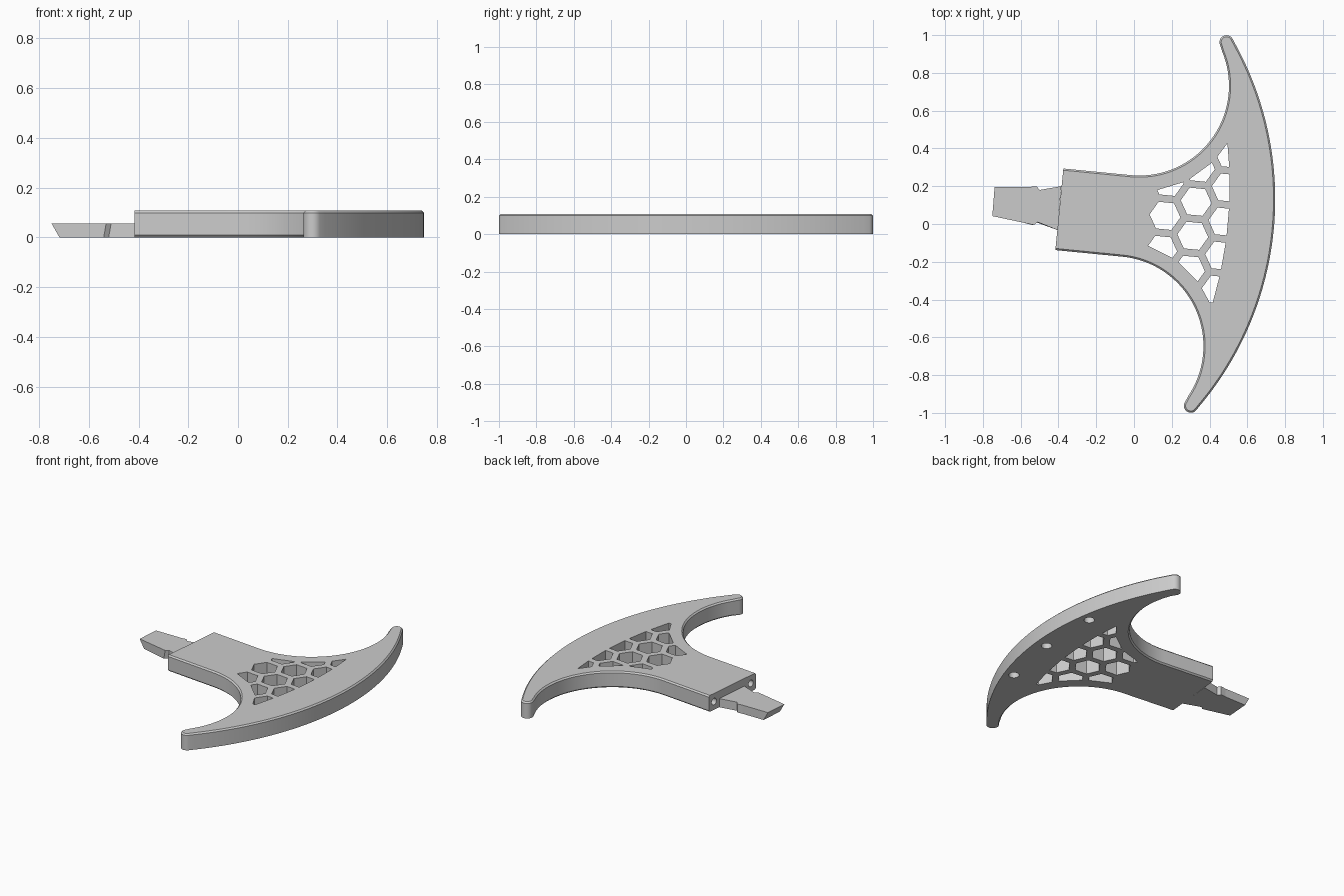
import bpy, bmesh
from math import radians, cos, sin, pi
from mathutils import Matrix, Vector

if "Cube" in bpy.data.objects:
    bpy.data.objects.remove(bpy.data.objects["Cube"])

THICK, CHAMFER = 0.108, 0.009
NECK_X, NECK_HALF = -0.397, 0.217
INNER, INNER_R = (-0.04, -0.692), 0.475      # hollow beside the neck
TIP, TIP_R = (0.397, -0.967), 0.037
OUTER, OUTER_R = (-0.957, 0.0), 1.70

grey = bpy.data.materials.new("plain grey")
grey.use_nodes = True
grey.diffuse_color = (0.6, 0.6, 0.6, 1)
grey.node_tree.nodes["Principled BSDF"].inputs["Base Color"].default_value = (0.6, 0.6, 0.6, 1)


def arc(centre, r, start, end, steps):
    """Points along an arc, angles in degrees."""
    out = []
    for i in range(steps + 1):
        a = radians(start + (end - start) * i / steps)
        out.append((centre[0] + r * cos(a), centre[1] + r * sin(a)))
    return out


def outline(hollow_inset, rim_inset):
    """Anticlockwise body outline, mirrored across the x axis."""
    half = [(NECK_X, hollow_inset - NECK_HALF)]
    half += arc(INNER, INNER_R + hollow_inset, 90, -28, 36)
    half += arc(TIP, TIP_R - rim_inset, 148, 324.5, 12)
    half += arc(OUTER, OUTER_R - rim_inset, -35.5, 0, 30)[1:]
    return half + [(x, -y) for x, y in reversed(half[:-1])]


def loft(bm, layers):
    """Closed solid through (outline, height) layers, lowest first."""
    rings = [[bm.verts.new((x, y, z)) for x, y in pts] for pts, z in layers]
    bm.faces.new(rings[0][::-1])
    bm.faces.new(rings[-1])
    n = len(rings[0])
    for low, high in zip(rings, rings[1:]):
        for i in range(n):
            j = (i + 1) % n
            bm.faces.new((low[i], low[j], high[j], high[i]))


def clip(poly, point, normal):
    """Keep the part of a convex polygon in front of a line."""
    out = []
    for i, p in enumerate(poly):
        a, b = Vector(poly[i - 1]), Vector(p)
        da, db = (a - point).dot(normal), (b - point).dot(normal)
        if (da > 0) != (db > 0):
            out.append(tuple(a.lerp(b, da / (da - db))))
        if db > 0:
            out.append(tuple(b))
    return out


def make(name, bm):
    mesh = bpy.data.meshes.new(name)
    bm.to_mesh(mesh)
    bm.free()
    mesh.materials.append(grey)
    obj = bpy.data.objects.new(name, mesh)
    bpy.context.scene.collection.objects.link(obj)
    return obj


# Crescent body with neck: chamfered top rim, chamfered lower hollows
bm = bmesh.new()
loft(bm, [(outline(CHAMFER, 0), 0),
          (outline(0, 0), CHAMFER),
          (outline(0, 0), THICK - CHAMFER),
          (outline(CHAMFER, CHAMFER), THICK)])
body = make("crescent_body", bm)

# Honeycomb openings, trimmed along the hollows and the outer rim
bm = bmesh.new()
PITCH, CELL = 0.181, 0.082
for column in range(3):
    for row in range((-1, -2, -2)[column], 2 + column // 2):
        centre = Vector((0.163 + column * PITCH * 0.866,
                         0.02 + (row + 0.5 * (column % 2)) * PITCH))
        cell = arc(centre, CELL, 0, 300, 5)
        hollow = Vector((INNER[0], INNER[1] if centre.y < 0 else -INNER[1]))
        away = (centre - hollow).normalized()
        cell = clip(cell, hollow + away * 0.556, away)
        rim_centre = Vector((-1.703, 0))
        away = (centre - rim_centre).normalized()
        cell = clip(cell, rim_centre + away * 2.2, -away)
        loft(bm, [(cell, -0.1), (cell, 0.2)])

# Round pockets underneath, and bores in the neck end
for x, y in ((0.667, 0), (0.63, 0.4), (0.63, -0.4)):
    circle = arc((x, y), 0.032, 0, 345, 23)
    loft(bm, [(circle, -0.05), (circle, 0.06)])
for y in (-0.17, 0.17):
    bmesh.ops.create_cone(
        bm, cap_ends=True, segments=24, radius1=0.022, radius2=0.022, depth=0.3,
        matrix=Matrix.Translation((NECK_X, y, 0.054)) @ Matrix.Rotation(pi / 2, 4, "Y"))
cutter = make("openings_cutter", bm)
cutter.hide_render = True

# Cut the openings, then drop the cutter
mod = body.modifiers.new("openings", "BOOLEAN")
mod.object, mod.operation, mod.solver = cutter, "DIFFERENCE", "EXACT"
bpy.context.view_layer.update()
graph = bpy.context.evaluated_depsgraph_get()
cut_mesh = bpy.data.meshes.new_from_object(body.evaluated_get(graph))
body.modifiers.clear()
body.data = cut_mesh
bpy.data.objects.remove(cutter)

# Smooth curved walls, keep the rims crisp
body.data.shade_smooth()
body.data.set_sharp_from_angle(angle=radians(25))
body.rotation_euler.z = radians(-5.6)
body.location.y = 0.039

# Notched tang with a sloping end
top = [(-0.75, 0.042), (-0.53, -0.005), (-0.51, 0.01), (-0.405, -0.032),
       (-0.385, 0.2), (-0.5, 0.18), (-0.516, 0.2), (-0.553, 0.196), (-0.738, 0.196)]
shift = {0: 0.032, 8: 0.032, 1: -0.01, 2: -0.01}
low = [(x + shift.get(i, 0), y) for i, (x, y) in enumerate(top)]
bm = bmesh.new()
loft(bm, [(low, 0), (top, 0.057)])
make("tang", bm)
